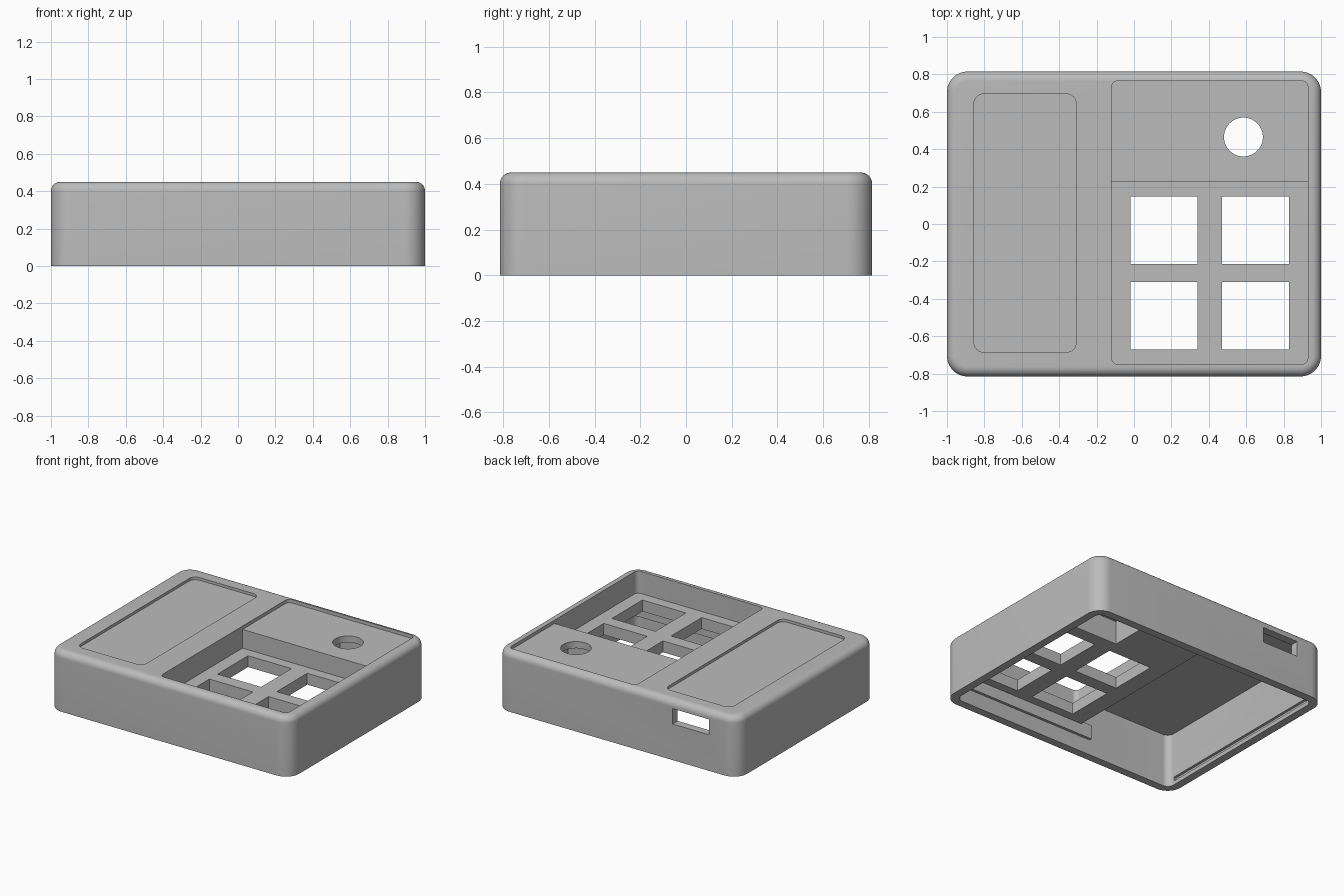
import bpy
import bmesh
from mathutils import Vector

cube = bpy.data.objects.get("Cube")
if cube:
    bpy.data.objects.remove(cube, do_unlink=True)

# Single plastic colour
grey = bpy.data.materials.new("grey_plastic")
grey.use_nodes = True
grey.diffuse_color = (0.5, 0.5, 0.5, 1)
grey.node_tree.nodes["Principled BSDF"].inputs["Base Color"].default_value = (0.5, 0.5, 0.5, 1)


def make_object(name, bm):
    mesh = bpy.data.meshes.new(name)
    bmesh.ops.recalc_face_normals(bm, faces=bm.faces)
    bm.to_mesh(mesh)
    bm.free()
    mesh.materials.append(grey)
    obj = bpy.data.objects.new(name, mesh)
    bpy.context.collection.objects.link(obj)
    return obj


def block(name, x, y, z, radius=0, rounded=lambda co: True, top_radius=0):
    """Box between (min, max) pairs, with rounded upright corners and top rim."""
    bm = bmesh.new()
    bmesh.ops.create_cube(bm, size=1)
    for v in bm.verts:
        v.co = Vector([(r[0] + r[1]) / 2 + c * (r[1] - r[0]) for r, c in zip((x, y, z), v.co)])
    if radius:
        edges = [e for e in bm.edges
                 if abs(e.verts[0].co.z - e.verts[1].co.z) > 1e-4 and rounded(e.verts[0].co)]
        bmesh.ops.bevel(bm, geom=edges, offset=radius, segments=10, profile=0.5, affect='EDGES')
    if top_radius:
        edges = [e for e in bm.edges if all(abs(v.co.z - z[1]) < 1e-4 for v in e.verts)]
        bmesh.ops.bevel(bm, geom=edges, offset=top_radius, segments=8, profile=0.5, affect='EDGES')
    return make_object(name, bm)


def combine(target, tool, operation='DIFFERENCE'):
    mod = target.modifiers.new(tool.name, 'BOOLEAN')
    mod.operation = operation
    mod.solver = 'EXACT'
    mod.object = tool
    bpy.context.view_layer.objects.active = target
    bpy.ops.object.modifier_apply(modifier=mod.name)
    bpy.data.objects.remove(tool, do_unlink=True)


# Outer shell
case = block("case_shell", (-1, 1), (-0.815, 0.815), (0, 0.45), 0.11, top_radius=0.05)

# Hollow underside: full-width lower space, taller bay on the -x side
combine(case, block("lower_hollow", (-0.94, 0.94), (-0.755, 0.755), (-0.1, 0.2), 0.05))
combine(case, block("tall_bay", (-0.94, -0.15), (-0.755, 0.755), (0.1, 0.4), 0.05,
                    lambda co: co.x < -0.5))

# Shallow label recess, shallow control recess and deep key well
combine(case, block("label_recess", (-0.855, -0.31), (-0.685, 0.695), (0.43, 0.6), 0.05))
combine(case, block("control_recess", (-0.12, 0.93), (-0.75, 0.765), (0.425, 0.6), 0.035))
combine(case, block("key_well", (-0.12, 0.93), (-0.75, 0.225), (0.285, 0.6), 0.035,
                    lambda co: co.y < 0))

# Four square key openings
for cx in (0.16, 0.65):
    for cy in (-0.49, -0.033):
        combine(case, block("key_opening", (cx - 0.18, cx + 0.18), (cy - 0.18, cy + 0.18),
                            (0.1, 0.35)))

# Round knob hole with a square pocket beneath
combine(case, block("knob_pocket", (0.365, 0.805), (0.245, 0.685), (0.1, 0.375)))
bm = bmesh.new()
bmesh.ops.create_cone(bm, cap_ends=True, segments=48, radius1=0.104, radius2=0.104, depth=0.3)
bmesh.ops.translate(bm, verts=bm.verts, vec=(0.585, 0.465, 0.45))
combine(case, make_object("knob_hole", bm))

# Cable port in the back wall and lid groove in the side wall
combine(case, block("cable_port", (-0.76, -0.46), (0.7, 0.9), (0.27, 0.385)))
combine(case, block("lid_groove", (-0.96, -0.9), (-0.7, 0.7), (0.03, 0.06)))

# Inner ledge along the front wall
combine(case, block("front_ledge", (-0.24, 0.96), (-0.77, -0.735), (0.115, 0.22)), 'UNION')

bpy.ops.object.select_all(action='DESELECT')
case.select_set(True)
bpy.context.view_layer.objects.active = case
bpy.ops.object.shade_smooth_by_angle(angle=0.5)
